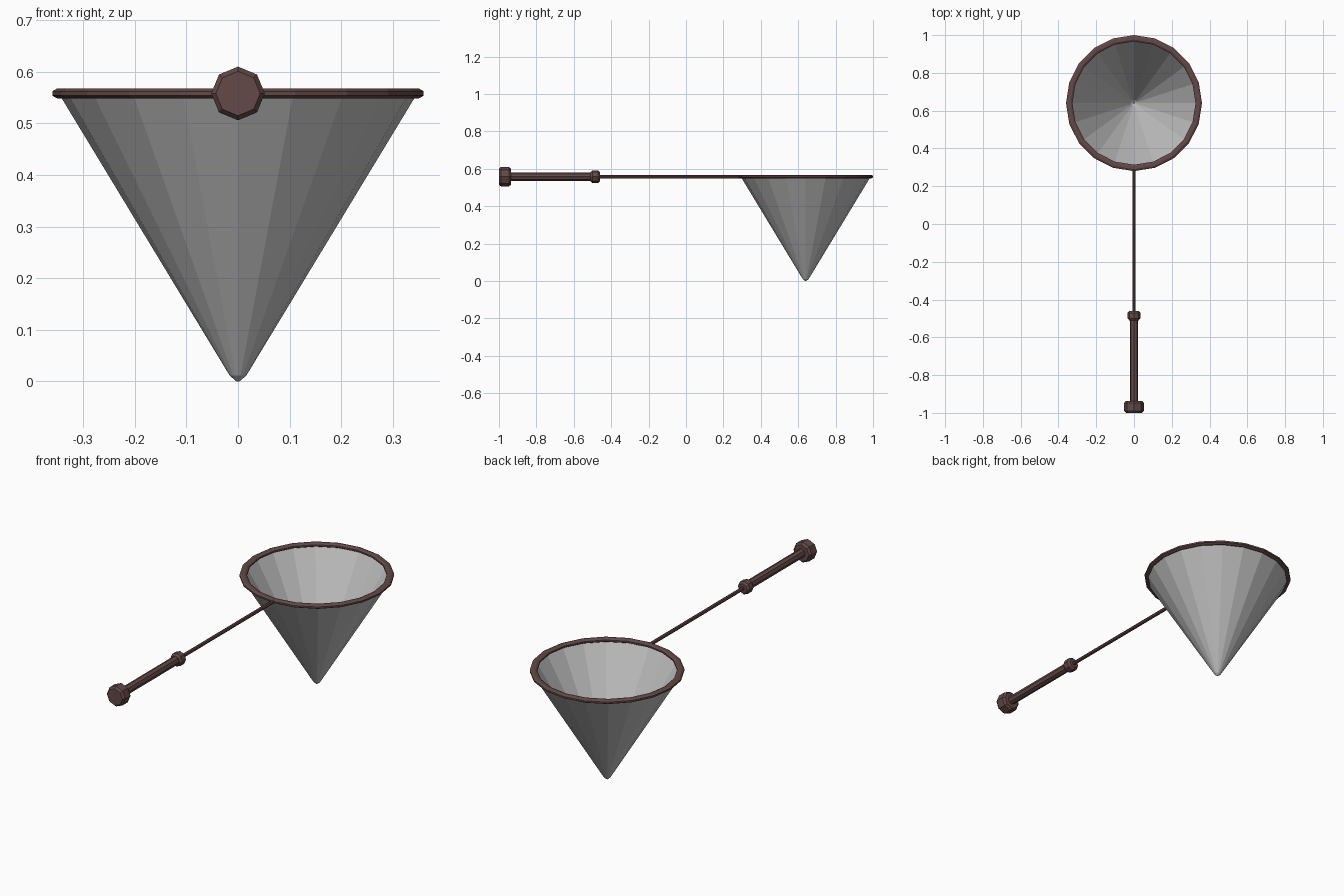
import bpy, bmesh, math
from mathutils import Matrix

cube = bpy.data.objects.get("Cube")
if cube:
    bpy.data.objects.remove(cube, do_unlink=True)

RIM_Y, RIM_Z = 0.64, 0.558


def material(name, color, rough):
    m = bpy.data.materials.new(name)
    m.use_nodes = True
    m.diffuse_color = color
    bsdf = m.node_tree.nodes["Principled BSDF"]
    bsdf.inputs["Base Color"].default_value = color
    bsdf.inputs["Roughness"].default_value = rough
    return m


brown = material("dark brown wood", (0.125, 0.065, 0.065, 1), 0.7)
grey = material("grey mesh cloth", (0.52, 0.52, 0.52, 1), 0.9)


def lathe(name, profile, sides, mat, matrix, closed=False, caps=True):
    """Spin (radius, height) points about local z with flat faces."""
    bm = bmesh.new()
    rings = []
    for r, h in profile:
        rings.append([bm.verts.new((r * math.cos(a), r * math.sin(a), h))
                      for a in (2 * math.pi * i / sides for i in range(sides))])
    pairs = list(zip(rings, rings[1:]))
    if closed:
        pairs.append((rings[-1], rings[0]))
    for low, high in pairs:
        for i in range(sides):
            j = (i + 1) % sides
            bm.faces.new((low[i], low[j], high[j], high[i]))
    if caps and not closed:
        bm.faces.new(rings[0][::-1])
        bm.faces.new(rings[-1])
    mesh = bpy.data.meshes.new(name)
    bm.to_mesh(mesh)
    bm.free()
    mesh.materials.append(mat)
    obj = bpy.data.objects.new(name, mesh)
    obj.matrix_world = matrix
    bpy.context.collection.objects.link(obj)
    return obj


# Handle parts are turned along y
along_y = Matrix.Translation((0, 0, RIM_Z)) @ Matrix.Rotation(-math.pi / 2, 4, 'X')
upright = Matrix.Translation((0, RIM_Y, 0))

lathe("pommel", [(0.043, -1.0), (0.052, -0.989), (0.052, -0.947), (0.043, -0.936)],
      8, brown, along_y)
lathe("grip", [(0.022, -0.95), (0.022, -0.49)], 8, brown, along_y)
lathe("collar", [(0.025, -0.51), (0.034, -0.5), (0.034, -0.47), (0.025, -0.46)],
      8, brown, along_y)
lathe("shaft", [(0.009, -0.48), (0.009, 0.3)], 8, brown, along_y)

# Flattened hoop section swept round the rim
section = []
for i in range(8):
    a = math.pi * (i + 0.5) / 4
    section.append((0.343 + 0.017 * math.cos(a) / math.cos(math.pi / 8),
                    RIM_Z + 0.01 * math.sin(a) / math.cos(math.pi / 8)))
lathe("rim_hoop", section, 20, brown, upright, closed=True)

# Open cone with a blunt tip
net = lathe("net", [(0.003, 0.0), (0.016, 0.011), (0.345, 0.554)], 20, grey, upright, caps=False)
bm = bmesh.new()
bm.from_mesh(net.data)
bm.faces.new(sorted((v for v in bm.verts if v.co.z < 0.001),
                    key=lambda v: -math.atan2(v.co.y, v.co.x)))
bm.to_mesh(net.data)
bm.free()
